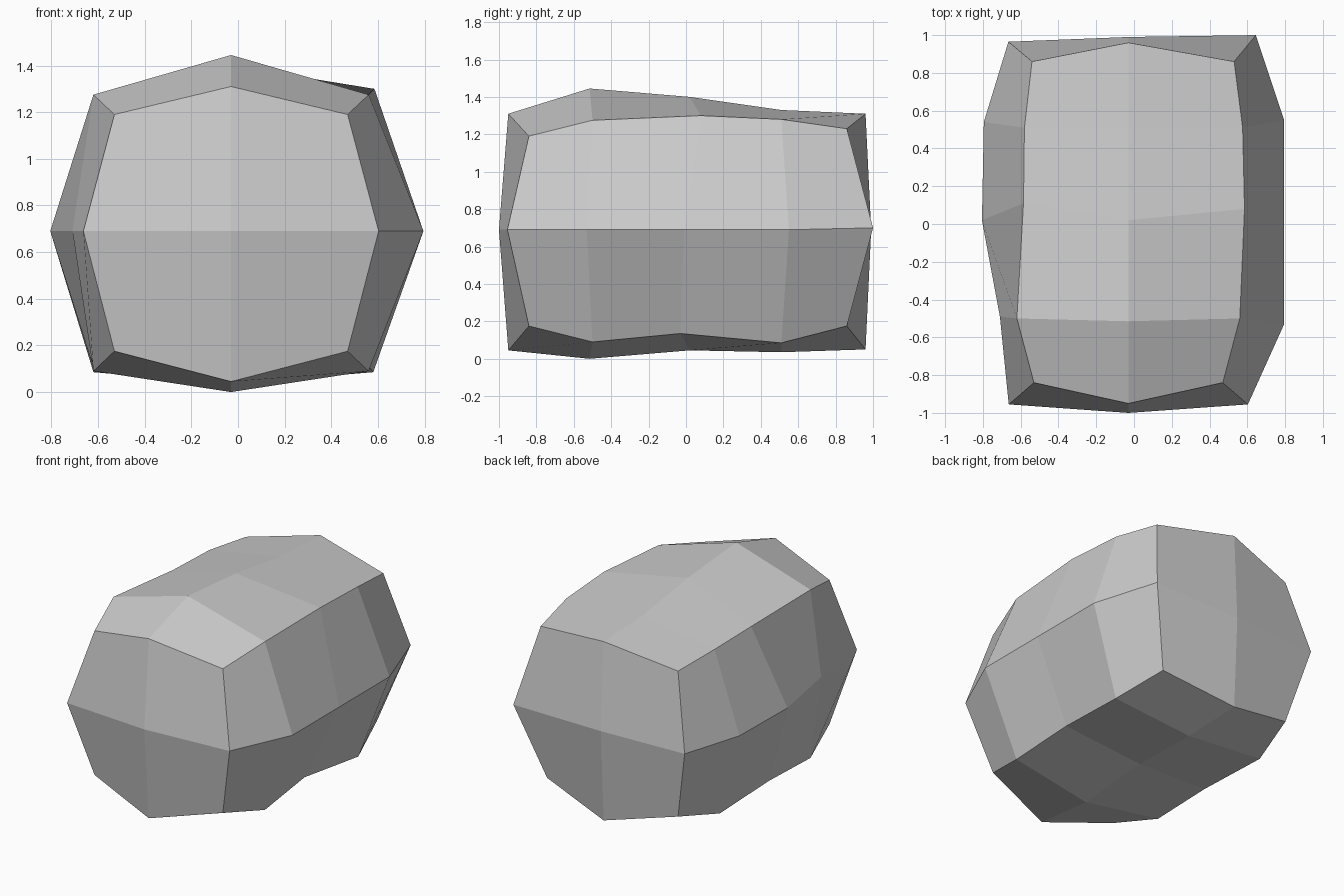
import bpy
import bmesh
from mathutils import Vector

cube = bpy.data.objects.get("Cube")
if cube:
    bpy.data.objects.remove(cube, do_unlink=True)

CENTRE_X = -0.03
MID_Z = 0.69
# Cross-sections from front to back
corner_half = [0.50, 0.59, 0.58, 0.59, 0.51]
waist_half = [0.633, 0.765, 0.775, 0.765, 0.635]
corner_y = [-0.84, -0.5, 0.0, 0.51, 0.86]
waist_y = [-0.955, -0.51, 0.02, 0.54, 0.98]
ridge_y = [-0.95, -0.515, 0.02, 0.51, 0.96]
top_corner = [1.19, 1.275, 1.27, 1.26, 1.20]
top_ridge = [1.31, 1.445, 1.40, 1.33, 1.31]
base_corner = [0.175, 0.09, 0.12, 0.085, 0.175]
base_ridge = [0.045, 0.0, 0.045, 0.035, 0.05]

# Chips and bulges that break the symmetry: (side, section, level)
chips = {
    (1, 0, 0): (0, 0, 0),
    (1, 1, 0): (0.06, -0.02, 0),
    (-1, 1, 0): (0.085, 0.02, 0),
    (1, 2, 0): (0.05, -0.03, 0),
    (1, 3, 0): (0.06, 0.01, 0),
    (1, 4, 0): (0.04, 0.02, 0.01),
    (-1, 4, 0): (0, -0.015, 0),
    (1, 2, 1): (0.035, 0.08, 0.03),
    (-1, 2, 1): (0.025, 0.11, -0.03),
    (1, 3, 1): (0.015, 0, 0.02),
    (-1, 3, 1): (0.04, 0, -0.03),
    (1, 4, 1): (0.05, 0, 0.03),
    (1, 2, -1): (-0.01, -0.03, 0.015),
    (-1, 2, -1): (-0.01, -0.04, -0.015),
    (1, 3, -1): (0.02, 0, 0),
}


def stone_point(side, section, level):
    """Position of one point on a cross-section."""
    if side and level:
        half, y = corner_half[section], corner_y[section]
    elif side:
        half, y = waist_half[section], waist_y[section]
    else:
        half, y = 0, ridge_y[section]
    if level > 0:
        z = (top_corner if side else top_ridge)[section]
    elif level < 0:
        z = (base_corner if side else base_ridge)[section]
    else:
        z = MID_Z
    offset = Vector(chips.get((side, section, level), (0, 0, 0)))
    return Vector((CENTRE_X + side * half, y, z)) + offset


# Eight-sided rings lofted from front to back
ring = [(-1, -1), (0, -1), (1, -1), (1, 0), (1, 1), (0, 1), (-1, 1), (-1, 0)]
bm = bmesh.new()
loops = [[bm.verts.new(stone_point(side, s, level)) for side, level in ring]
         for s in range(len(corner_y))]
for front, back in zip(loops, loops[1:]):
    for n in range(len(ring)):
        m = (n + 1) % len(ring)
        bm.faces.new((front[n], front[m], back[m], back[n]))

# Faceted ends: four quads around a middle point
for loop, y in ((loops[0], -1.0), (loops[-1], 0.99)):
    hub = bm.verts.new((CENTRE_X, y, MID_Z))
    for n in range(1, len(ring), 2):
        bm.faces.new((hub, loop[n], loop[(n + 1) % 8], loop[(n + 2) % 8]))
bmesh.ops.recalc_face_normals(bm, faces=bm.faces)

mesh = bpy.data.meshes.new("stone")
bm.to_mesh(mesh)
bm.free()
stone = bpy.data.objects.new("stone", mesh)
bpy.context.collection.objects.link(stone)

# Plain grey stone
grey = bpy.data.materials.new("stone grey")
grey.use_nodes = True
colour = (0.6, 0.6, 0.6, 1)
grey.diffuse_color = colour
grey.node_tree.nodes["Principled BSDF"].inputs["Base Color"].default_value = colour
mesh.materials.append(grey)
